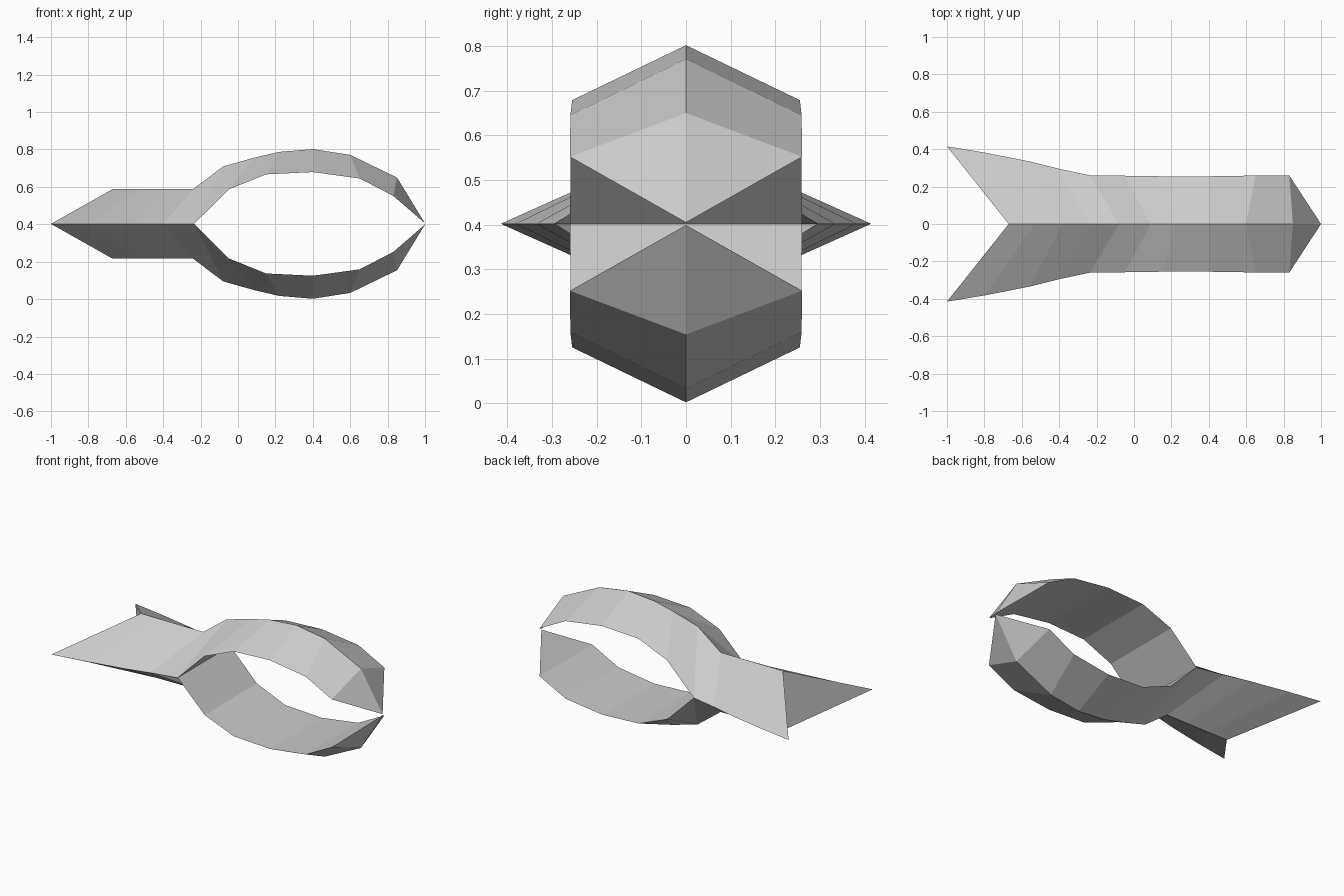
import bpy, bmesh

if "Cube" in bpy.data.objects:
    bpy.data.objects.remove(bpy.data.objects["Cube"])

MID = 0.402  # height of the symmetry plane

# Stations along one quarter: ridge x, ridge z, side x, side y, side z (z from MID)
STATIONS = [
    (-0.67, 0.186, -1.00, 0.415, 0.0),
    (-0.53, 0.186, -0.80, 0.382, 0.0),
    (-0.38, 0.186, -0.56, 0.335, 0.0),
    (-0.24, 0.186, -0.40, 0.295, 0.0),
    (-0.08, 0.307, -0.235, 0.26, 0.0),
    (0.09, 0.355, -0.05, 0.258, 0.184),
    (0.22, 0.385, 0.15, 0.255, 0.265),
    (0.40, 0.400, 0.40, 0.255, 0.277),
    (0.60, 0.369, 0.65, 0.259, 0.243),
    (0.85, 0.248, 0.83, 0.26, 0.150),
]
FORK = 4  # station where the tail splits into two arms

bm = bmesh.new()
ridge = [bm.verts.new((s[0], 0, s[1])) for s in STATIONS]
side = [bm.verts.new((s[2], s[3], s[4])) for s in STATIONS]
inner = {i: bm.verts.new((s[2], 0, s[4])) for i, s in enumerate(STATIONS) if i >= FORK}

# sloping outer faces and flat inner faces of the arm
for i in range(len(STATIONS) - 1):
    bm.faces.new((ridge[i], ridge[i + 1], side[i + 1], side[i]))
    if i >= FORK:
        bm.faces.new((inner[i], side[i], side[i + 1], inner[i + 1]))

# swallowtail notch at the back
notch = bm.verts.new((-0.67, 0, 0))
bm.faces.new((ridge[0], side[0], notch))

# pointed tip
tip = bm.verts.new((1.0, 0, 0.003))
bm.faces.new((ridge[-1], tip, side[-1]))
bm.faces.new((inner[len(STATIONS) - 1], side[-1], tip))

mesh = bpy.data.meshes.new("forked_clasp")
bm.to_mesh(mesh)
bm.free()
clasp = bpy.data.objects.new("forked_clasp", mesh)
bpy.context.collection.objects.link(clasp)
clasp.location.z = MID

# mirror left/right and top/bottom
mirror = clasp.modifiers.new("mirror", 'MIRROR')
mirror.use_axis = (False, True, True)
mirror.merge_threshold = 0.001
